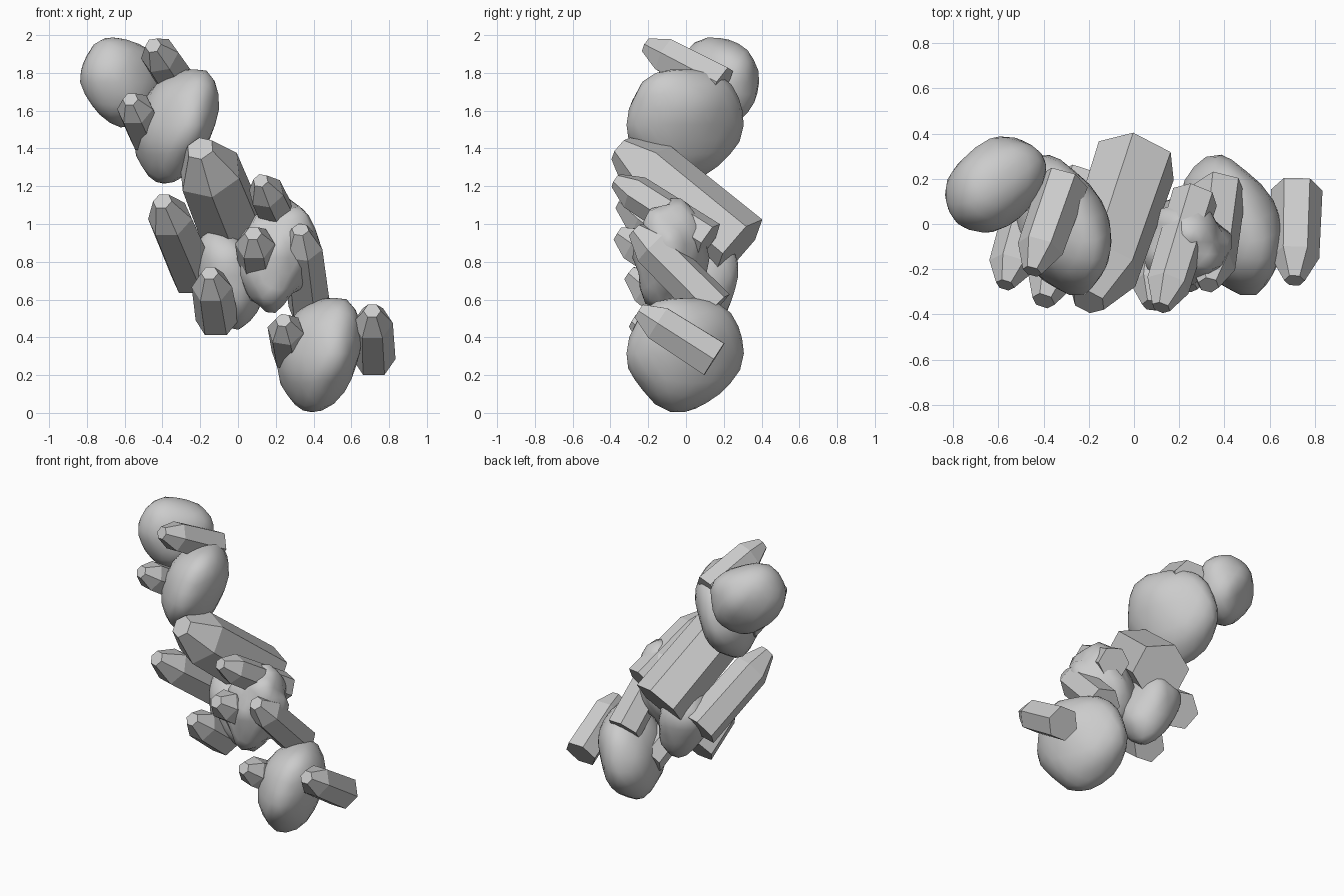
import bpy, bmesh, math
from mathutils import Vector, noise

if "Cube" in bpy.data.objects:
    bpy.data.objects.remove(bpy.data.objects["Cube"])


def finish(bm, name, smooth):
    bmesh.ops.recalc_face_normals(bm, faces=bm.faces)
    me = bpy.data.meshes.new(name)
    bm.to_mesh(me)
    bm.free()
    for p in me.polygons:
        p.use_smooth = smooth
    ob = bpy.data.objects.new(name, me)
    bpy.context.collection.objects.link(ob)
    return ob


def crystal(name, tip, base, r, roll=0, shoulder=0.12):
    # six-sided shaft with a bevelled, blunt tip
    tip, base = Vector(tip), Vector(base)
    axis = (tip - base).normalized()
    length = (tip - base).length
    u = axis.cross(Vector((0, 0, 1))).normalized()
    v = u.cross(axis)
    bm = bmesh.new()
    rings = []
    for d, k in ((0, 1.0), (length - shoulder, 0.94), (length, 0.40)):
        ring = []
        for i in range(6):
            a = math.radians(60 * i + roll)
            ring.append(bm.verts.new(base + axis * d + (u * math.cos(a) + v * math.sin(a)) * r * k))
        rings.append(ring)
    for a, b in zip(rings, rings[1:]):
        for i in range(6):
            j = (i + 1) % 6
            bm.faces.new((a[i], a[j], b[j], b[i]))
    bm.faces.new(rings[0])
    bm.faces.new(rings[-1])
    return finish(bm, name, False)


def rock(name, center, size, taper=0.0, lean=0.0, lump=0.0, freq=1.5, seed=0, yaw=0):
    # rounded boulder: narrower toward the bottom, leaning in x, with soft lumps
    bm = bmesh.new()
    bmesh.ops.create_icosphere(bm, subdivisions=3, radius=1)
    c, s = math.cos(math.radians(yaw)), math.sin(math.radians(yaw))
    for vert in bm.verts:
        p = vert.co.copy()
        p *= 1 + lump * noise.noise(p * freq + Vector((seed, 2.3 * seed, 0.7)))
        k = 1 + taper * p.z
        x, y, z = p.x * size[0] * k, p.y * size[1] * k, p.z * size[2]
        x, y = x * c - y * s, x * s + y * c
        vert.co = Vector(center) + Vector((x + lean * z, y, z))
    return finish(bm, name, True)


# Boulders
rock("top_boulder", (-0.61, 0.175, 1.75), (0.25, 0.185, 0.235), 0.10, -0.12, 0.10, 1.3, 3, 40)
rock("upper_boulder", (-0.33, -0.01, 1.525), (0.198, 0.31, 0.305), 0.07, 0.20, 0.10, 1.3, 5, 20)
rock("lower_boulder", (0.43, -0.01, 0.315), (0.205, 0.31, 0.305), 0.05, 0.13, 0.10, 1.3, 5, 20)
rock("middle_boulder", (-0.055, 0.075, 0.725), (0.175, 0.215, 0.26), 0.05, -0.2, 0.15, 1.4, 8, 15)
rock("lumpy_boulder", (0.205, -0.08, 0.82), (0.195, 0.185, 0.295), 0.08, 0.15, 0.25, 1.8, 11)

# Crystals: tip centre, base centre, radius, roll, length of the tapered tip
crystals = [
    ("top_crystal", (-0.45, -0.21, 1.945), (-0.31, 0.19, 1.735), 0.11, -10, 0.12),
    ("upper_side_crystal", (-0.57, -0.27, 1.66), (-0.48, 0.03, 1.47), 0.105, 0, 0.1),
    ("great_crystal", (-0.20, -0.345, 1.40), (0.01, 0.28, 0.88), 0.19, 14, 0.2),
    ("left_crystal", (-0.40, -0.34, 1.12), (-0.23, 0.18, 0.725), 0.13, 0, 0.16),
    ("low_left_crystal", (-0.15, -0.30, 0.74), (-0.11, 0.02, 0.49), 0.115, 0, 0.12),
    ("rear_right_crystal", (0.12, -0.37, 1.23), (0.27, 0.12, 0.915), 0.105, 10, 0.12),
    ("right_crystal", (0.33, -0.27, 0.97), (0.38, 0.15, 0.55), 0.117, 10, 0.13),
    ("front_crystal", (0.08, -0.36, 0.95), (0.12, 0.0, 0.72), 0.112, 0, 0.1),
    ("bottom_front_crystal", (0.24, -0.28, 0.49), (0.28, 0.02, 0.31), 0.105, 10, 0.1),
    ("bottom_right_crystal", (0.71, -0.25, 0.54), (0.72, 0.15, 0.285), 0.114, 0, 0.12),
]
for spec in crystals:
    crystal(*spec)
